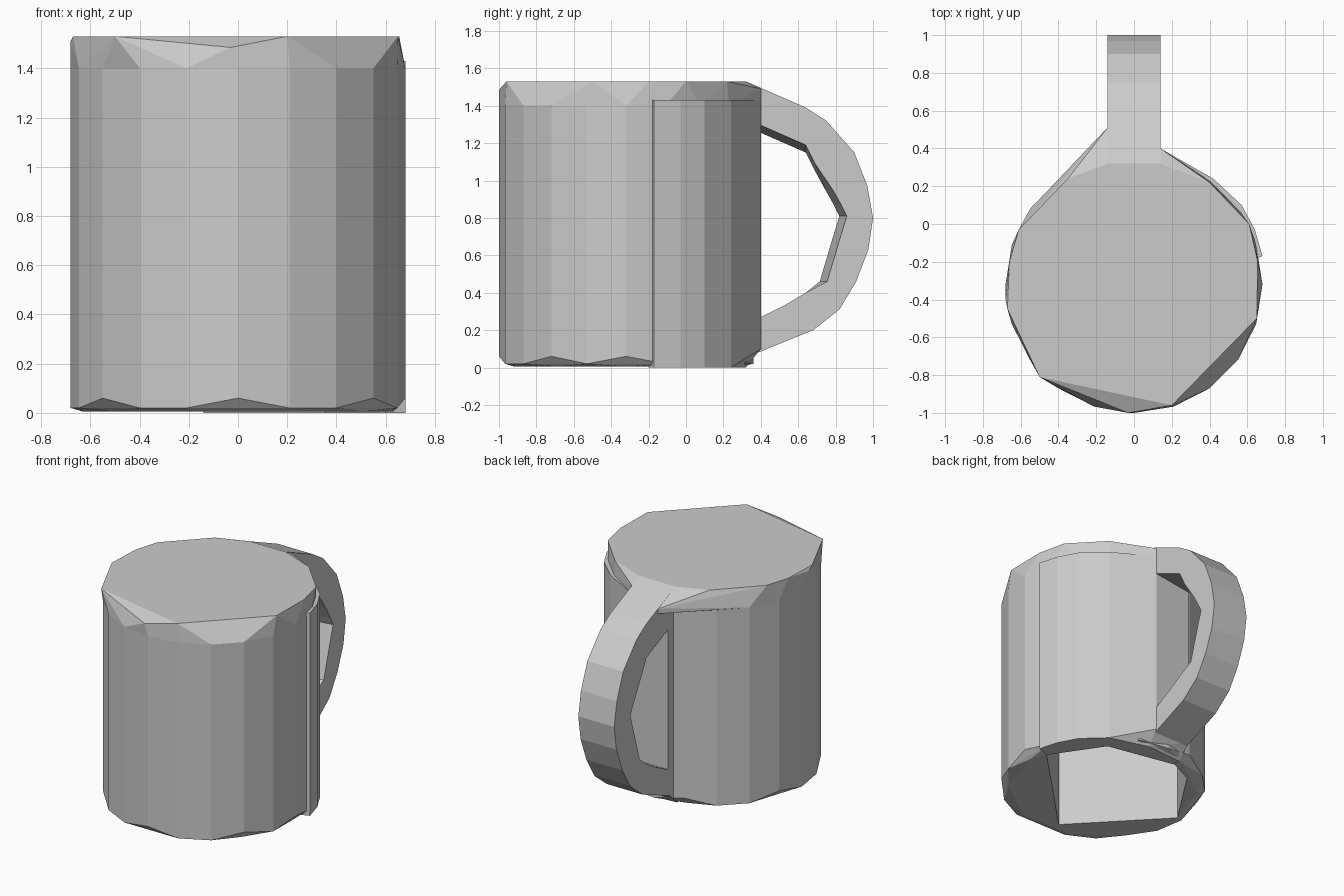
import bpy, bmesh, math

if "Cube" in bpy.data.objects:
    bpy.data.objects.remove(bpy.data.objects["Cube"])

HALF = 0.14          # half width of the handle
CY = -0.32           # body axis position in y


def finish(name, bm):
    bmesh.ops.recalc_face_normals(bm, faces=bm.faces)
    mesh = bpy.data.meshes.new(name)
    bm.to_mesh(mesh)
    bm.free()
    ob = bpy.data.objects.new(name, mesh)
    bpy.context.collection.objects.link(ob)
    return ob


def hull(name, points):
    """Faceted solid wrapped around the given points."""
    bm = bmesh.new()
    for p in points:
        bm.verts.new(p)
    res = bmesh.ops.convex_hull(bm, input=bm.verts)
    loose = [g for g in res["geom_interior"] if isinstance(g, bmesh.types.BMVert)]
    bmesh.ops.delete(bm, geom=loose, context='VERTS')
    bmesh.ops.dissolve_limit(bm, angle_limit=0.01, verts=bm.verts, edges=bm.edges)
    return finish(name, bm)


def ring(r, z, n=20):
    return [(r * math.cos(math.tau * i / n),
             CY + r * math.sin(math.tau * i / n), z) for i in range(n)]


# Main wall, with a low uneven chamfer at the foot
foot = [(x, y, 0.02 + 0.04 * (i % 3 == 0)) for i, (x, y, z) in enumerate(ring(0.68, 0))]
base = [(x, y, 0.005) for x, y, z in ring(0.63, 0, 10)]
wall = hull("mug_wall", ring(0.68, 1.4) + foot + base)

# Slightly raised rear panel that carries the handle
panel = [(0.42, 0.24), (0.57, 0.1), (0.64, -0.03), (0.68, -0.17), (0.6, -0.2),
         (-HALF, 0.3), (-HALF, 0.2)]
rear = hull("rear_wall_panel",
            [(x, y, z) for x, y in panel for z in (0.0, 1.43)]
            + [(s * HALF, 0.40, z) for s in (-1, 1) for z in (0.1, 1.43)]
            + [(HALF, 0.32, 0.0)])

# Irregular hollow open at the underside (u, d measured along the diagonals)
cavity = [(-0.335, 0.44), (0.46, 0.42), (0.57, -0.1), (0.5, -0.3),
          (0.08, -0.58), (-0.335, -0.5)]
S = math.sqrt(0.5)
cutter = hull("cavity_cutter", [((-u - d) * S, CY + (u - d) * S, z)
                                for u, d in cavity for z in (-0.2, 1.415)])
cutter.hide_render = True
cutter.hide_viewport = True
for ob in (wall, rear):
    mod = ob.modifiers.new("cavity", 'BOOLEAN')
    mod.operation = 'DIFFERENCE'
    mod.solver = 'EXACT'
    mod.object = cutter

# Irregularly chamfered closed top, with a web running into the handle
top = [(0.65, -0.5), (0.2, -0.96), (-0.5, -0.81), (-0.67, -0.45), (-0.66, -0.2),
       (-0.61, -0.03), (-0.35, 0.24), (-HALF, 0.32), (HALF, 0.32),
       (0.4, 0.22), (0.61, 0.0), (0.655, -0.2)]
web = [(-HALF, 0.51, 1.445), (-HALF, 0.51, 1.41), (HALF, 0.40, 1.49), (HALF, 0.40, 1.41)]
hull("mug_top", ring(0.68, 1.4) + [(x, y, 1.53) for x, y in top] + web
     + [(-0.03, -1.0, 1.485), (-0.68, -0.4, 1.51)])

# Handle: swept faceted section, (outer y, z, inner y, z)
profile = [(0.32, 1.53, 0.32, 1.31), (0.64, 1.39, 0.64, 1.17), (0.75, 1.32, 0.69, 1.07),
           (0.90, 1.15, 0.765, 0.95), (0.97, 0.97, 0.81, 0.87), (1.00, 0.80, 0.84, 0.81),
           (0.975, 0.63, 0.80, 0.68), (0.91, 0.46, 0.735, 0.46), (0.82, 0.31, 0.64, 0.40),
           (0.68, 0.20, 0.53, 0.335), (0.41, 0.09, 0.38, 0.26), (0.33, 0.06, 0.31, 0.22)]
bm = bmesh.new()
loops = []
for oy, oz, iy, iz in profile:
    d = 0.02         # inner face leans: one side is cut deeper than the other
    tilt = d if 0.45 < iz < 1.0 else 0.0
    lift = d if iz > 1.0 else 0.0
    loops.append([bm.verts.new(p) for p in (
        (-HALF, oy, oz), (HALF, oy, oz),
        (HALF, iy + tilt, iz + lift), (-HALF, iy - tilt, iz - lift))])
for a, b in zip(loops, loops[1:]):
    for i in range(4):
        j = (i + 1) % 4
        bm.faces.new((a[i], a[j], b[j], b[i]))
bm.faces.new(loops[0])
bm.faces.new(loops[-1])
finish("handle", bm)
